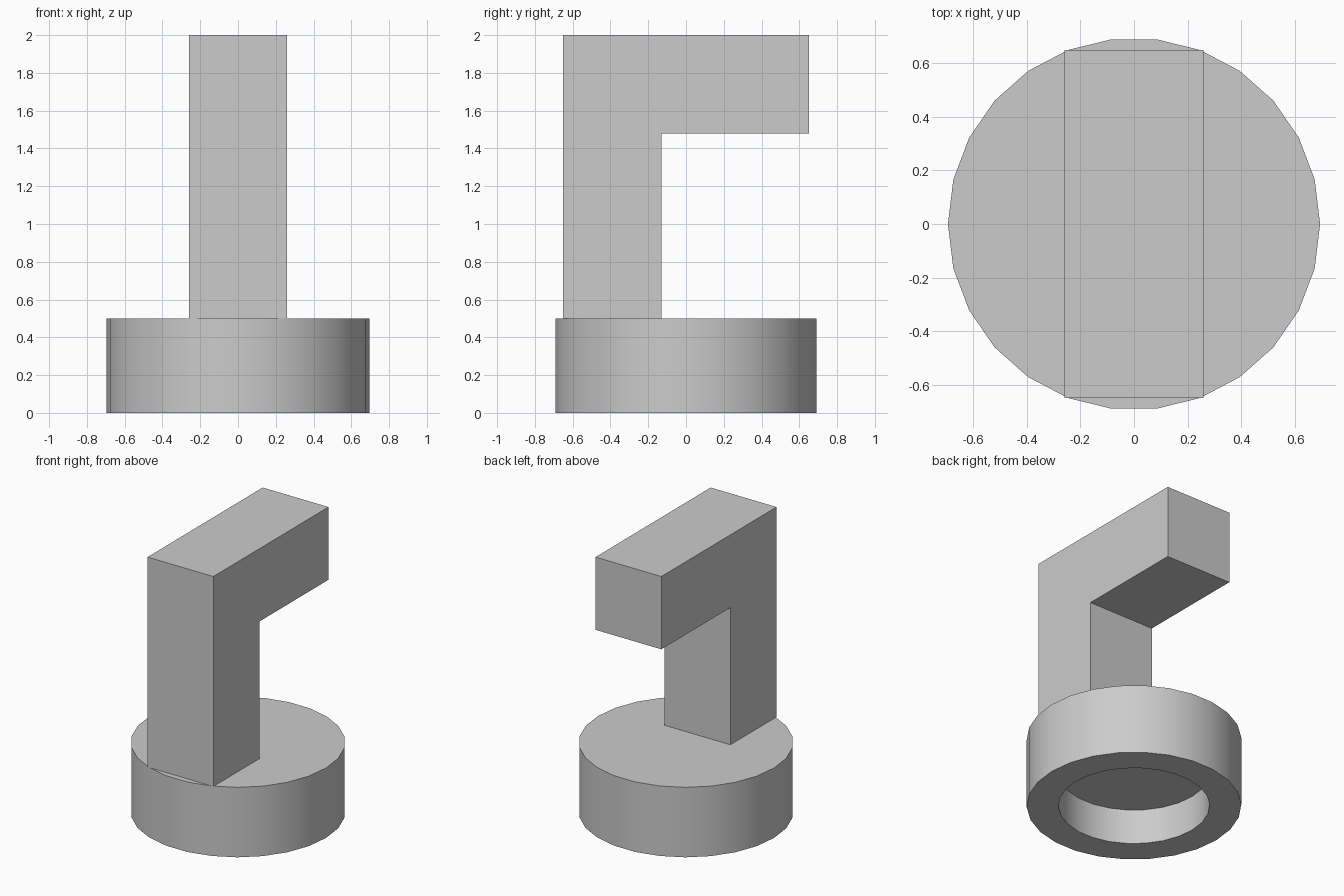
import bpy, bmesh, math

cube = bpy.data.objects.get("Cube")
if cube:
    bpy.data.objects.remove(cube, do_unlink=True)

grey = bpy.data.materials.new("plain grey")
grey.use_nodes = True
colour = (0.6, 0.6, 0.6, 1)
grey.diffuse_color = colour
grey.node_tree.nodes["Principled BSDF"].inputs["Base Color"].default_value = colour


def finish(name, bm):
    bmesh.ops.recalc_face_normals(bm, faces=bm.faces)
    mesh = bpy.data.meshes.new(name)
    bm.to_mesh(mesh)
    bm.free()
    mesh.materials.append(grey)
    obj = bpy.data.objects.new(name, mesh)
    bpy.context.collection.objects.link(obj)
    return obj


# Round base: lathed rings from its top, over the wall, into the underside recess
SIDES = 26
bm = bmesh.new()
rings = []
for radius, z in [(0.695, 0.5), (0.695, 0), (0.49, 0), (0.49, 0.25)]:
    angles = [math.tau * i / SIDES for i in range(SIDES)]
    rings.append([bm.verts.new((radius * math.cos(a), radius * math.sin(a), z))
                  for a in angles])
for lower, upper in zip(rings, rings[1:]):
    for i in range(SIDES):
        j = (i + 1) % SIDES
        bm.faces.new((lower[i], lower[j], upper[j], upper[i]))
bm.faces.new(rings[0])
bm.faces.new(rings[-1])
base = finish("round_base", bm)
bpy.ops.object.select_all(action="DESELECT")
base.select_set(True)
bpy.context.view_layer.objects.active = base
bpy.ops.object.shade_smooth_by_angle(angle=math.radians(30))

# Upright post and overhanging arm: one side profile extruded across x
HALF = 0.26
profile = [(-0.65, 0.5), (-0.13, 0.5), (-0.13, 1.48),
           (0.65, 1.48), (0.65, 2), (-0.65, 2)]
bm = bmesh.new()
side = bm.faces.new([bm.verts.new((-HALF, y, z)) for y, z in profile])
result = bmesh.ops.extrude_face_region(bm, geom=[side], use_keep_orig=True)
moved = [v for v in result["geom"] if isinstance(v, bmesh.types.BMVert)]
bmesh.ops.translate(bm, verts=moved, vec=(2 * HALF, 0, 0))
finish("post_and_arm", bm)
